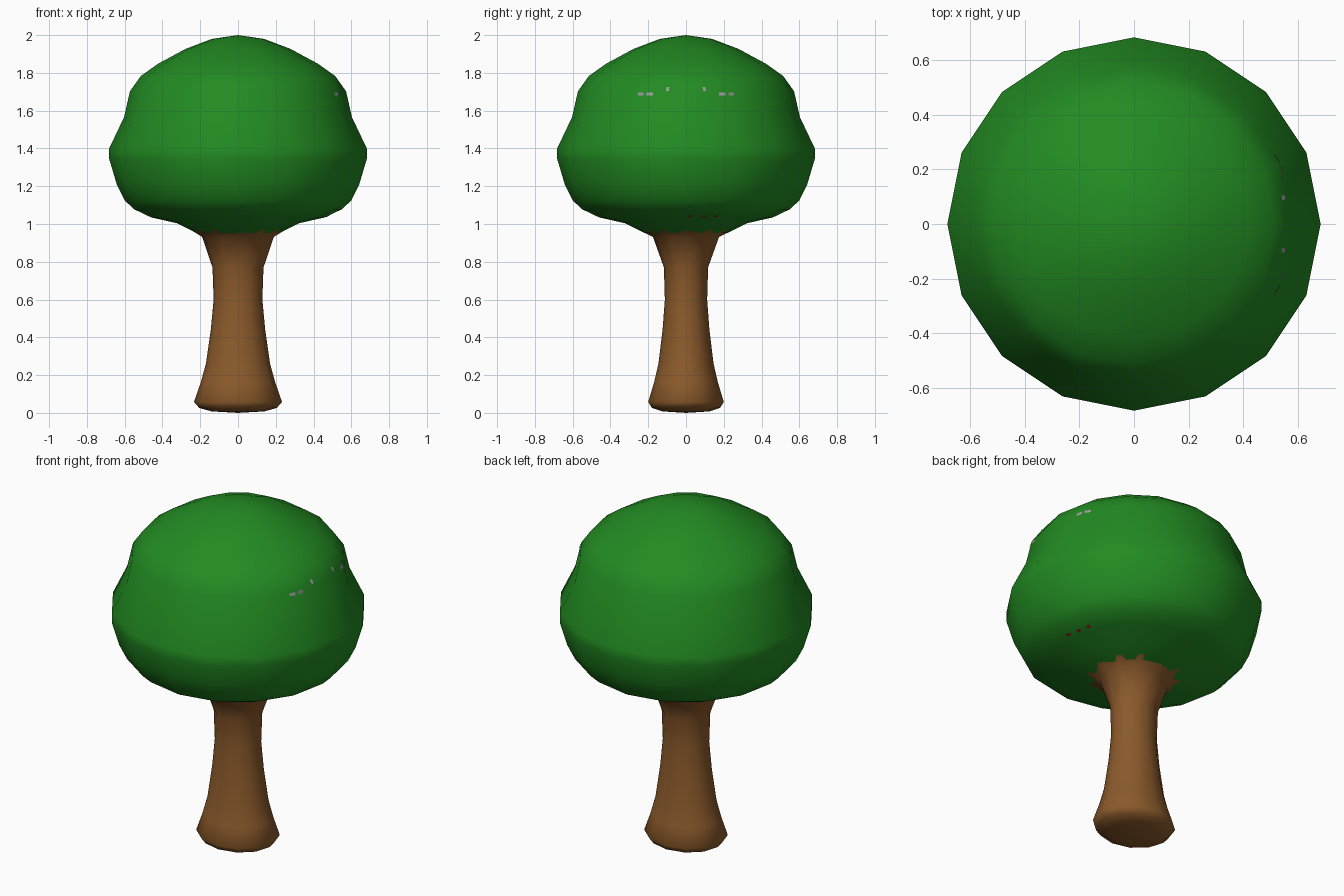
import bpy, bmesh, math

if "Cube" in bpy.data.objects:
    bpy.data.objects.remove(bpy.data.objects["Cube"])


def material(name, rgb):
    m = bpy.data.materials.new(name)
    m.diffuse_color = (*rgb, 1)
    m.use_nodes = True
    m.node_tree.nodes["Principled BSDF"].inputs["Base Color"].default_value = m.diffuse_color
    return m


bark = material("bark brown", (0.258, 0.102, 0.024))
leaf = material("leaf green", (0.016, 0.258, 0.016))
grey = material("light grey", (0.33, 0.33, 0.33))
red = material("dark red", (0.19, 0.01, 0.01))


def finish(bm, name, mat, angle=80):
    bmesh.ops.recalc_face_normals(bm, faces=bm.faces)
    me = bpy.data.meshes.new(name)
    bm.to_mesh(me)
    bm.free()
    ob = bpy.data.objects.new(name, me)
    bpy.context.collection.objects.link(ob)
    me.materials.append(mat)
    bpy.ops.object.select_all(action='DESELECT')
    ob.select_set(True)
    bpy.context.view_layer.objects.active = ob
    bpy.ops.object.shade_smooth_by_angle(angle=math.radians(angle))
    return ob


def lathe(name, rings, sides, mat):
    """Loft elliptical rings (rx, ry, z); first and last are poles."""
    bm = bmesh.new()
    loops = []
    for rx, ry, z in rings[1:-1]:
        loops.append([bm.verts.new((rx * math.cos(2 * math.pi * i / sides),
                                    ry * math.sin(2 * math.pi * i / sides), z))
                      for i in range(sides)])
    for a, b in zip(loops, loops[1:]):
        for i in range(sides):
            j = (i + 1) % sides
            bm.faces.new((a[i], a[j], b[j], b[i]))
    for loop, ring in ((loops[0], rings[0]), (loops[-1], rings[-1])):
        pole = bm.verts.new((0, 0, ring[2]))
        for i in range(sides):
            bm.faces.new((pole, loop[i], loop[(i + 1) % sides]))
    return finish(bm, name, mat)


# Trunk: oval, flared at the root and under the crown
lathe("trunk", [
    (0, 0, 0.0), (0.14, 0.125, 0.008), (0.205, 0.18, 0.026), (0.233, 0.2, 0.058),
    (0.196, 0.168, 0.165), (0.17, 0.146, 0.26), (0.144, 0.124, 0.44),
    (0.129, 0.112, 0.6), (0.135, 0.117, 0.77), (0.19, 0.175, 0.932),
    (0.25, 0.25, 0.968), (0.2, 0.2, 1.0), (0, 0, 1.02)], 12, bark)

# Crown: sixteen-sided, with a shallow waist between two bulges
crown = [(0, 0.96), (0.22, 0.953), (0.323, 1.004), (0.46, 1.035), (0.55, 1.078),
         (0.6, 1.125), (0.642, 1.21), (0.682, 1.345), (0.682, 1.4),
         (0.603, 1.566), (0.572, 1.703), (0.515, 1.783), (0.424, 1.848),
         (0.278, 1.927), (0.138, 1.98), (0, 2.0)]
lathe("crown", [(r, r, z) for r, z in crown], 16, leaf)


def crown_point(angle, z):
    """Point just outside the crown at this direction and height."""
    side = crown[1:]
    for (r0, z0), (r1, z1) in zip(side, side[1:]):
        if z0 <= z <= z1:
            r = r0 + (r1 - r0) * (z - z0) / (z1 - z0)
            break
    step = math.pi / 8
    r *= math.cos(step / 2) / math.cos(angle % step - step / 2)
    out = 0.003 if z > 1.2 else 0.0
    return ((r + out) * math.cos(angle), (r + out) * math.sin(angle),
            z - (0.003 if z < 1.2 else 0))


def specks(name, spots, mat):
    bm = bmesh.new()
    for a, z, da, dz in spots:
        bm.faces.new([bm.verts.new(crown_point(a + s * da, z + t * dz))
                      for s, t in ((-1, -1), (1, -1), (1, 1), (-1, 1))])
    finish(bm, name, mat)


# Tiny specks showing on the right side of the crown
specks("upper_specks", [(s * a, z, da, dz) for s in (-1, 1) for a, z, da, dz in
                        ((0.43, 1.688, 0.03, 0.008), (0.34, 1.688, 0.03, 0.009),
                         (0.175, 1.715, 0.014, 0.01))], grey)
specks("lower_specks", [(a, 1.045, 0.025, 0.004) for a in (0.05, 0.2, 0.34)], red)
